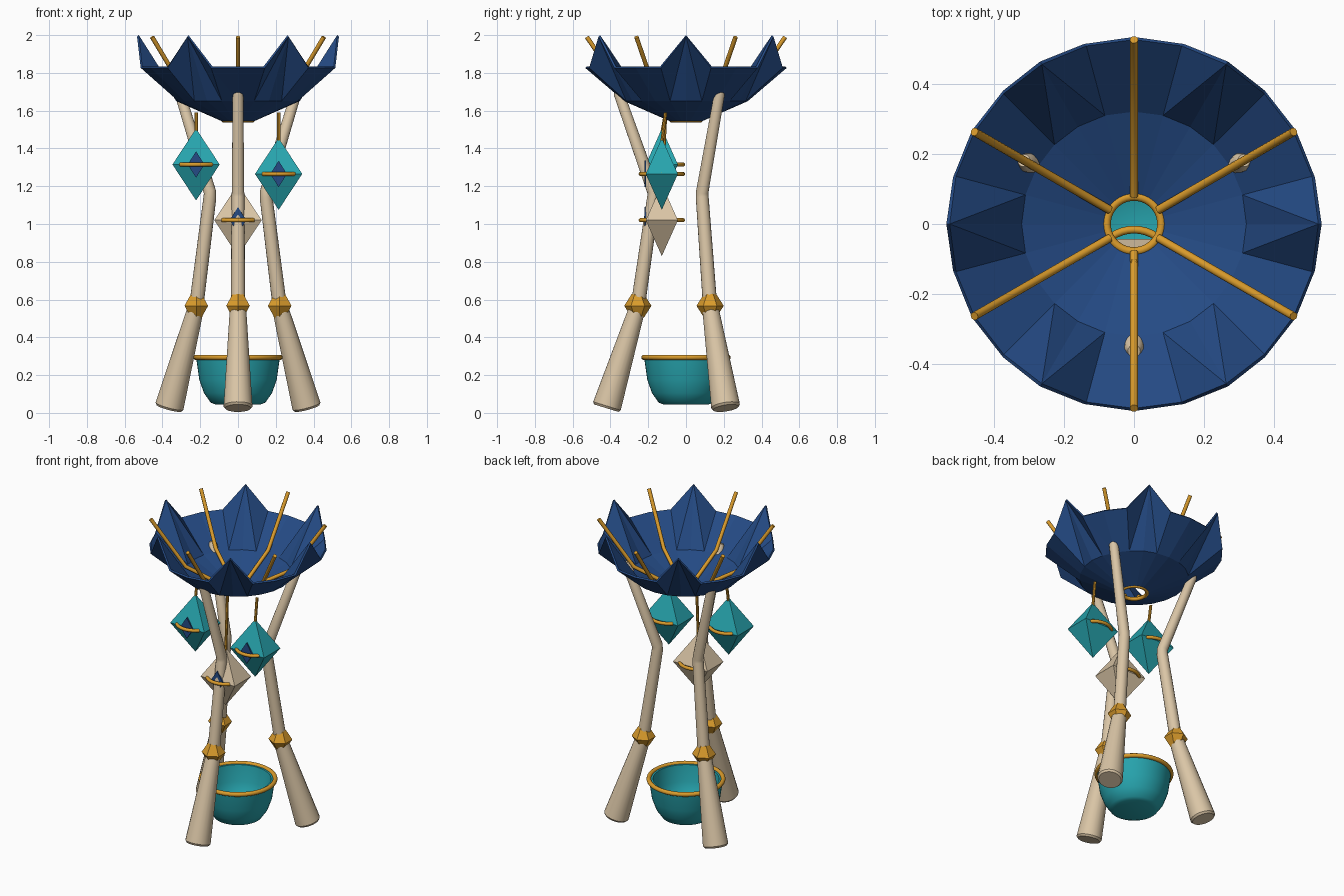
import bpy, bmesh, math
from mathutils import Vector, Matrix

if "Cube" in bpy.data.objects:
    bpy.data.objects.remove(bpy.data.objects["Cube"])

def mat(name, rgb):
    m = bpy.data.materials.new(name)
    m.diffuse_color = (*rgb, 1)
    m.use_nodes = True
    m.node_tree.nodes["Principled BSDF"].inputs["Base Color"].default_value = m.diffuse_color
    return m

BLUE = mat("deep blue", (0.018, 0.07, 0.235))
TEAL = mat("teal", (0.02, 0.37, 0.42))
SAND = mat("pale wood", (0.70, 0.56, 0.38))
GOLD = mat("gold", (0.70, 0.33, 0.025))

def finish(name, bm, m, smooth=None):
    bmesh.ops.recalc_face_normals(bm, faces=bm.faces)
    me = bpy.data.meshes.new(name)
    bm.to_mesh(me)
    bm.free()
    me.materials.append(m)
    ob = bpy.data.objects.new(name, me)
    bpy.context.collection.objects.link(ob)
    if smooth:
        bpy.ops.object.select_all(action='DESELECT')
        ob.select_set(True)
        bpy.context.view_layer.objects.active = ob
        bpy.ops.object.shade_smooth_by_angle(angle=math.radians(smooth))
    return ob

def polar(r, deg, z):
    a = math.radians(deg)
    return Vector((r * math.cos(a), r * math.sin(a), z))

def tube(name, pts, radii, m, n=12):
    """Capped tube through points, with a radius at each point."""
    bm = bmesh.new()
    rings = []
    for i, p in enumerate(pts):
        d = (pts[min(i + 1, len(pts) - 1)] - pts[max(i - 1, 0)]).normalized()
        u = d.orthogonal().normalized()
        if i:
            u = (u0 - d * u0.dot(d)).normalized()
        u0, v = u, d.cross(u)
        rings.append([bm.verts.new(p + radii[i] * (u * math.cos(t) + v * math.sin(t)))
                      for t in (2 * math.pi * k / n for k in range(n))])
    for a, b in zip(rings, rings[1:]):
        for k in range(n):
            bm.faces.new((a[k], a[(k + 1) % n], b[(k + 1) % n], b[k]))
    bm.faces.new(rings[0])
    bm.faces.new(rings[-1])
    return finish(name, bm, m, 40)

def lathe(name, prof, m, n=48):
    bm = bmesh.new()
    vs = [bm.verts.new((r, 0, z)) for r, z in prof]
    es = [bm.edges.new(p) for p in zip(vs, vs[1:])]
    bmesh.ops.spin(bm, geom=vs + es, axis=(0, 0, 1), cent=(0, 0, 0),
                   angle=2 * math.pi, steps=n, use_duplicate=False)
    bmesh.ops.remove_doubles(bm, verts=bm.verts, dist=0.0002)
    return finish(name, bm, m, 40)

def ring(name, R, r, c, m, n=40):
    bpy.ops.mesh.primitive_torus_add(major_radius=R, minor_radius=r, major_segments=n,
                                     minor_segments=10, location=c)
    ob = bpy.context.object
    ob.name = name
    ob.data.materials.append(m)
    bpy.ops.object.shade_smooth()

def bipyramid(name, n, r, rtip, h, c, m, rot=0, scale=(1, 1, 1)):
    bm = bmesh.new()
    for s in (1, -1):
        bmesh.ops.create_cone(bm, cap_ends=rtip > 0, segments=n, radius1=r, radius2=rtip, depth=h,
                              matrix=Matrix.Translation((0, 0, s * h / 2))
                              @ Matrix.Scale(s, 4, (0, 0, 1)))
    # remove the inner caps at the equator
    inner = [f for f in bm.faces if abs(f.calc_center_median().z) < 1e-4]
    bmesh.ops.delete(bm, geom=inner, context='FACES')
    bmesh.ops.remove_doubles(bm, verts=bm.verts, dist=1e-4)
    bmesh.ops.rotate(bm, verts=bm.verts, matrix=Matrix.Rotation(math.radians(rot), 3, 'Z'))
    bmesh.ops.scale(bm, verts=bm.verts, vec=scale)
    bmesh.ops.translate(bm, verts=bm.verts, vec=c)
    return finish(name, bm, m)

# Funnel canopy with six pointed petals
bm = bmesh.new()
N = 24
rows = []
for r, z in ((0.08, 1.555), (0.32, 1.66), (0.525, 1.835)):
    rows.append([bm.verts.new(polar(r, 360 * k / N, 2.0 if r > 0.5 and k % 4 == 0 else z))
                 for k in range(N)])
for a, b in zip(rows, rows[1:]):
    for k in range(N):
        j = (k + 1) % N
        if k % 4 == 3:
            bm.faces.new((a[k], b[k], b[j]))
            bm.faces.new((a[k], b[j], a[j]))
        else:
            bm.faces.new((a[k], b[k], a[j]))
            bm.faces.new((b[k], b[j], a[j]))
canopy = finish("canopy_funnel", bm, BLUE)
if sum(f.normal.z for f in canopy.data.polygons) < 0:
    canopy.data.flip_normals()
sol = canopy.modifiers.new("thickness", 'SOLIDIFY')
sol.thickness = 0.012
sol.offset = -1

# Gold ribs and drain ring
for i in range(6):
    a = 30 + 60 * i
    tube(f"canopy_rib_{i}", [polar(0.08, a, 1.565), polar(0.315, a, 1.685), polar(0.525, a, 1.99)],
         [0.012] * 3, GOLD, 10)
ring("drain_ring", 0.078, 0.012, (0, 0, 1.55), GOLD)

# Three bent legs with faceted collars
for i, a in enumerate((30, 150, 270)):
    foot, mid = polar(0.422, a, 0.025), polar(0.255, a, 0.565)
    d = (mid - foot).normalized()
    tube(f"leg_foot_{i}", [foot, foot + d * 0.012, mid], [0.068, 0.077, 0.043], SAND, 20)
    tube(f"leg_shaft_{i}", [mid, polar(0.172, a, 1.14), polar(0.172, a, 1.17),
                            polar(0.355, a, 1.69), polar(0.362, a, 1.712)],
         [0.038, 0.034, 0.033, 0.028, 0.018], SAND, 16)
    bipyramid(f"leg_collar_{i}", 6, 0.072, 0.032, 0.063, polar(0.255, a, 0.567), GOLD)

# Hanging lanterns: body, band, front diamond and cord
for i, (x, z, m) in enumerate(((-0.222, 1.315, TEAL), (0.215, 1.265, TEAL), (0, 1.02, SAND))):
    c = Vector((x, -0.128, z))
    bipyramid(f"lantern_{i}", 4, math.sqrt(2), 0, 0.19, c, m, 45, (0.125, 0.085, 1))
    ring(f"lantern_band_{i}", 0.112, 0.011, c, GOLD)
    bm = bmesh.new()
    vs = [bm.verts.new(c + Vector((dx, -0.092, dz)))
          for dx, dz in ((0.044, 0), (0, 0.07), (-0.044, 0), (0, -0.07))]
    f = bm.faces.new(vs)
    ext = bmesh.ops.extrude_face_region(bm, geom=[f])["geom"]
    bmesh.ops.translate(bm, verts=[v for v in ext if isinstance(v, bmesh.types.BMVert)],
                        vec=(0, 0.009, 0))
    bm.faces.ensure_lookup_table()
    finish(f"lantern_diamond_{i}", bm, BLUE)
    tube(f"lantern_cord_{i}", [Vector((x, -0.108, 1.59)), c + Vector((0, 0, 0.16))],
         [0.009] * 2, GOLD, 8)

# Collecting basin with gold lip
lathe("basin", [(0, 0.045), (0.12, 0.045), (0.145, 0.055), (0.18, 0.105), (0.205, 0.175),
                (0.222, 0.295), (0.198, 0.295), (0.182, 0.19), (0.155, 0.12), (0.115, 0.085),
                (0, 0.08)], TEAL)
ring("basin_lip", 0.223, 0.014, (0, 0, 0.294), GOLD, 48)
